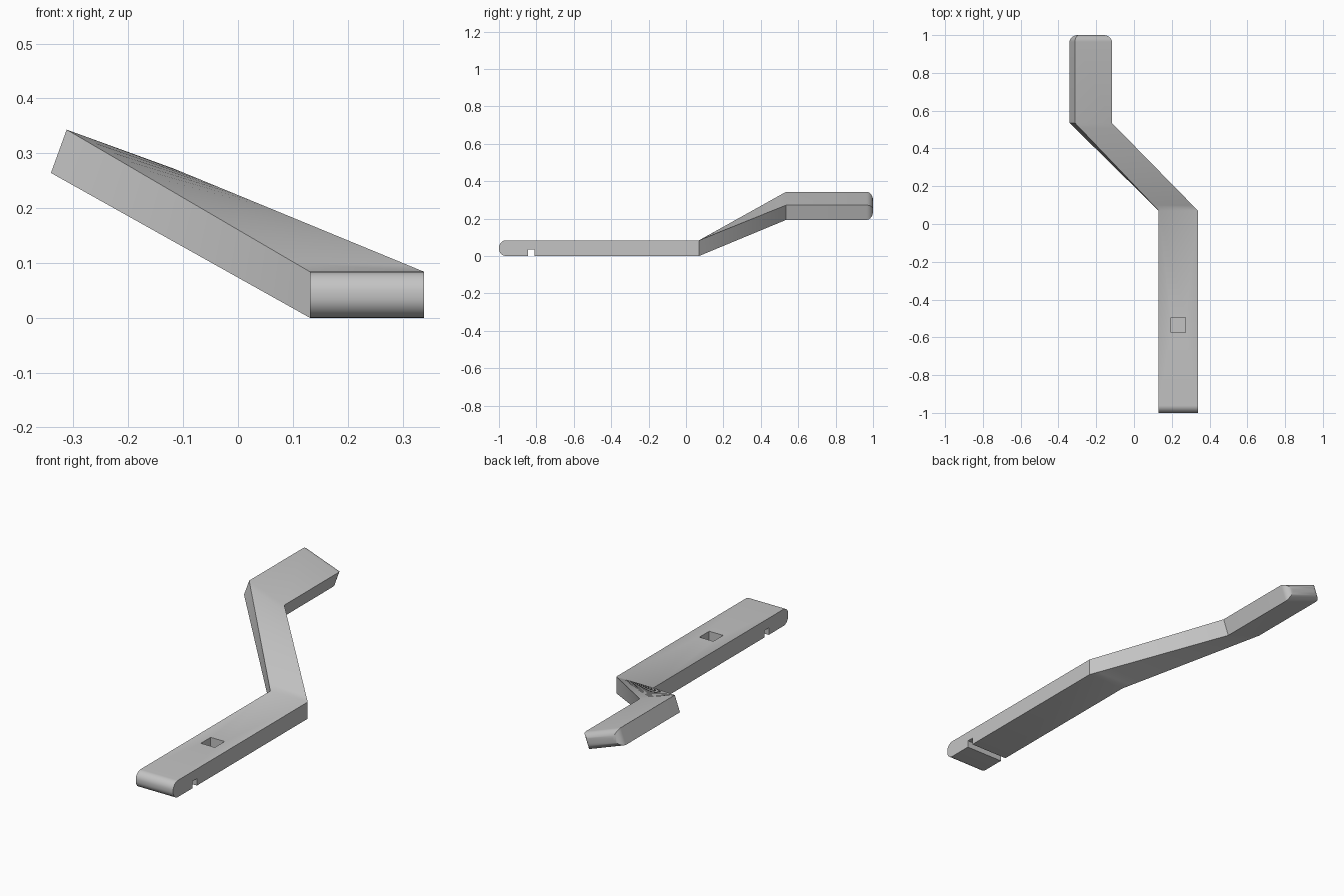
import bpy, bmesh, math
from mathutils import Vector

cube = bpy.data.objects.get("Cube")
if cube:
    bpy.data.objects.remove(cube, do_unlink=True)

grey = bpy.data.materials.new("plain grey")
grey.use_nodes = True
colour = (0.55, 0.55, 0.55, 1)
grey.diffuse_color = colour
grey.node_tree.nodes["Principled BSDF"].inputs["Base Color"].default_value = colour

WIDTH, THICK = 0.208, 0.084
TILT = math.radians(20)


def section(centre, tilt, y, inset_w=0, inset_t=0):
    """Four corners of a bar cross-section, tilted about the y axis."""
    across = Vector((math.cos(tilt), 0, -math.sin(tilt))) * (WIDTH / 2 - inset_w)
    up = Vector((math.sin(tilt), 0, math.cos(tilt))) * (THICK / 2 - inset_t)
    mid = Vector((centre[0], y, centre[1]))
    return [mid - across - up, mid + across - up, mid + across + up, mid - across + up]


front, rear = (0.235, THICK / 2), (-0.229, 0.268)
bend_a, bend_b = 0.07, 0.535
rings = []

# Rounded front end, bar rounded through its thickness only
r, steps = 0.039, 10
for i in range(steps + 1):
    a = math.pi / 2 * i / steps
    rings.append(section(front, 0, -1 + r * (1 - math.sin(a)), 0, r * (1 - math.cos(a))))
rings.reverse()
rings.sort(key=lambda ring: ring[0].y)

# Twisting middle span between the two bends
start, end = section(front, 0, bend_a), section(rear, TILT, bend_b)
for i in range(17):
    rings.append([p.lerp(q, i / 16) for p, q in zip(start, end)])

# Rear end with every end edge rounded
r = 0.036
for i in range(steps + 1):
    a = math.pi / 2 * i / steps
    inset = r * (1 - math.cos(a))
    rings.append(section(rear, TILT, 1 - r + r * math.sin(a), inset, inset))

# Skin the rings
bm = bmesh.new()
loops = [[bm.verts.new(p) for p in ring] for ring in rings]
for low, high in zip(loops, loops[1:]):
    for k in range(4):
        n = (k + 1) % 4
        bm.faces.new((low[k], low[n], high[n], high[k]))
bm.faces.new(loops[0])
bm.faces.new(loops[-1])
bmesh.ops.recalc_face_normals(bm, faces=bm.faces[:])
mesh = bpy.data.meshes.new("cranked_bar")
bm.to_mesh(mesh)
bm.free()
bar = bpy.data.objects.new("cranked_bar", mesh)
bpy.context.collection.objects.link(bar)
mesh.materials.append(grey)


def cut(name, centre, size):
    """Subtract a box from the bar."""
    bpy.ops.mesh.primitive_cube_add(size=1, location=centre)
    box = bpy.context.object
    box.name = name
    box.scale = size
    box.hide_render = True
    box.data.materials.append(grey)
    mod = bar.modifiers.new(name, "BOOLEAN")
    mod.operation, mod.solver, mod.object = "DIFFERENCE", "EXACT", box
    bpy.context.view_layer.objects.active = bar
    bpy.ops.object.modifier_apply(modifier=name)
    bpy.data.objects.remove(box, do_unlink=True)


# Blind square socket in the top, groove across the underside
cut("square_socket", (0.234, -0.535, 0.075), (0.078, 0.078, 0.09))
cut("cross_groove", (0.235, -0.828, 0), (0.4, 0.034, 0.07))

bpy.ops.object.select_all(action="DESELECT")
bar.select_set(True)
bpy.context.view_layer.objects.active = bar
bpy.ops.object.shade_smooth_by_angle(angle=math.radians(30))
